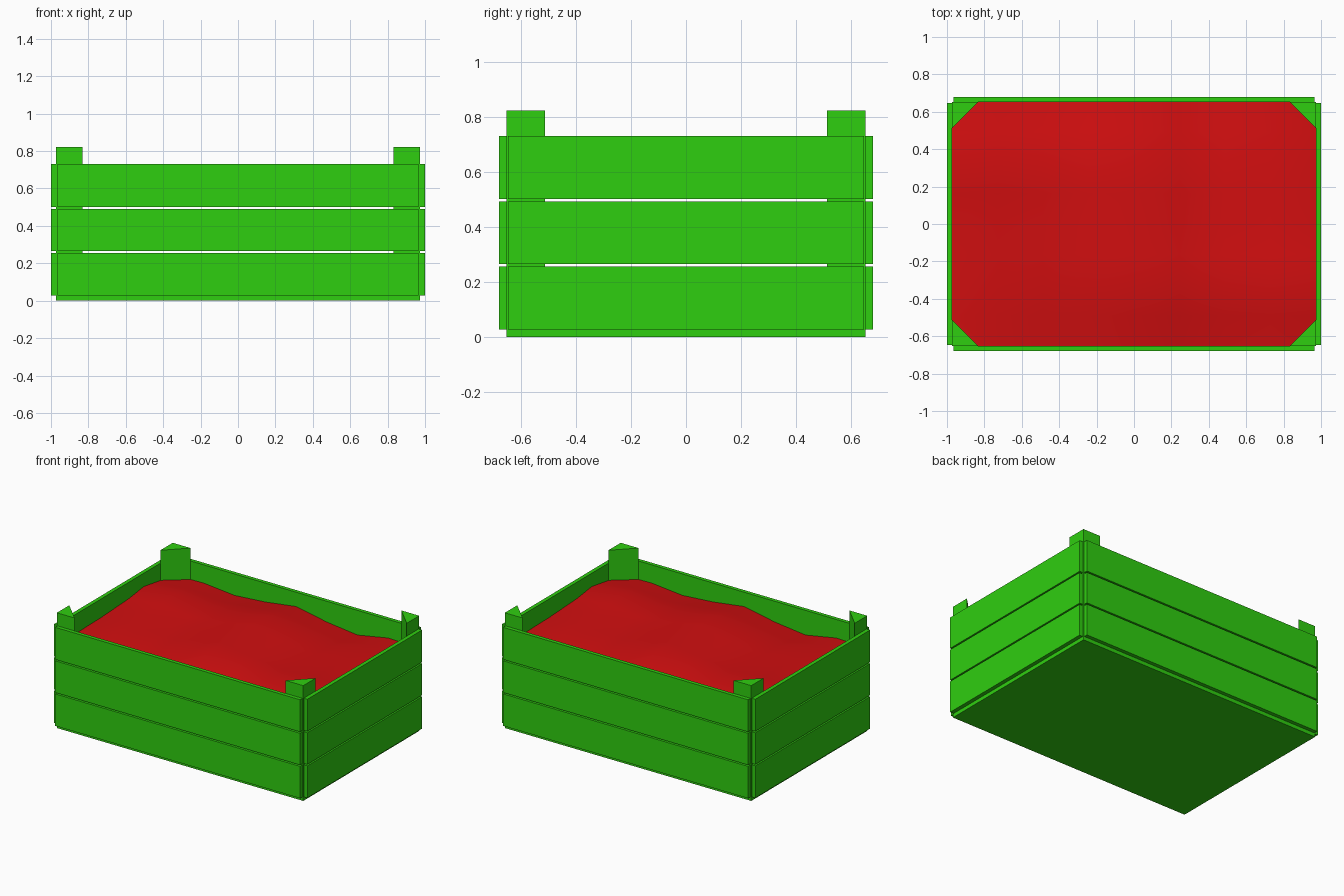
import bpy
import bmesh
from mathutils import Vector

default = bpy.data.objects.get("Cube")
if default:
    bpy.data.objects.remove(default, do_unlink=True)


def make_material(name, color):
    mat = bpy.data.materials.new(name)
    mat.use_nodes = True
    mat.diffuse_color = color
    mat.node_tree.nodes["Principled BSDF"].inputs["Base Color"].default_value = color
    return mat


GREEN = make_material("crate green", (0.028, 0.62, 0.005, 1))
RED = make_material("heap red", (0.64, 0.0045, 0.005, 1))

HALF_X, HALF_Y = 0.972, 0.653   # inner faces of the walls
LEG = 0.14                      # short sides of the triangular posts
PLANK_LEVELS = [(0.027, 0.255), (0.265, 0.491), (0.501, 0.73)]


def finish(bm, name, mat):
    mesh = bpy.data.meshes.new(name)
    bm.to_mesh(mesh)
    bm.free()
    mesh.materials.append(mat)
    obj = bpy.data.objects.new(name, mesh)
    bpy.context.collection.objects.link(obj)
    return obj


def prism(name, outline, z0, z1, mat):
    """Extrude a flat outline from z0 up to z1."""
    bm = bmesh.new()
    face = bm.faces.new([bm.verts.new((x, y, z0)) for x, y in outline])
    top = bmesh.ops.extrude_face_region(bm, geom=[face])["geom"]
    verts = [v for v in top if isinstance(v, bmesh.types.BMVert)]
    bmesh.ops.translate(bm, verts=verts, vec=(0, 0, z1 - z0))
    bmesh.ops.recalc_face_normals(bm, faces=bm.faces)
    return finish(bm, name, mat)


def box(name, x0, x1, y0, y1, z0, z1):
    return prism(name, [(x0, y0), (x1, y0), (x1, y1), (x0, y1)], z0, z1, GREEN)


# Floor panel
box("floor_panel", -HALF_X, HALF_X, -HALF_Y, HALF_Y, 0, 0.027)

# Three planks on each wall
for level, (z0, z1) in zip(("lower", "middle", "upper"), PLANK_LEVELS):
    box(f"front_plank_{level}", -0.966, 0.966, -0.68, -HALF_Y, z0, z1)
    box(f"back_plank_{level}", -0.966, 0.966, HALF_Y, 0.68, z0, z1)
    box(f"right_plank_{level}", -1, -HALF_X, -0.647, 0.647, z0, z1)
    box(f"left_plank_{level}", HALF_X, 1, -0.647, 0.647, z0, z1)

# Triangular corner posts
for side, sx in (("right", -1), ("left", 1)):
    for end, sy in (("front", -1), ("back", 1)):
        x, y = sx * HALF_X, sy * HALF_Y
        corner = [(x, y), (x - sx * LEG, y), (x, y - sy * LEG)]
        prism(f"{end}_{side}_post", corner, 0.002, 0.822, GREEN)

# Uneven heap surface, blended between its wall profiles
LONG_EDGE = [0.595, 0.6, 0.577, 0.595, 0.628, 0.582, 0.554, 0.598, 0.59]
SHORT_EDGE = [0.59, 0.59, 0.595, 0.597, 0.605, 0.613, 0.635, 0.61, 0.595]
BULGE = 0.04


def heap_height(i, j):
    u, v = i / 8, j / 8
    across = u * SHORT_EDGE[8 - j] + (1 - u) * SHORT_EDGE[j]
    along = v * LONG_EDGE[i] + (1 - v) * LONG_EDGE[8 - i]
    low, high = SHORT_EDGE[0], SHORT_EDGE[8]
    corners = (u * v + (1 - u) * (1 - v)) * low + (u * (1 - v) + v * (1 - u)) * high
    return across + along - corners + BULGE * 16 * u * (1 - u) * v * (1 - v)


bm = bmesh.new()
bmesh.ops.create_grid(bm, x_segments=8, y_segments=8, size=1)
for vert in bm.verts:
    i, j = round((vert.co.x + 1) * 4), round((vert.co.y + 1) * 4)
    vert.co = (vert.co.x * HALF_X, vert.co.y * HALF_Y, heap_height(i, j))
# Trim the heap along the post diagonals
for sx in (-1, 1):
    for sy in (-1, 1):
        bmesh.ops.bisect_plane(
            bm, geom=bm.verts[:] + bm.edges[:] + bm.faces[:],
            plane_co=Vector((sx * (HALF_X - LEG), sy * HALF_Y, 0)),
            plane_no=Vector((sx, sy, 0)), clear_outer=True)
for face in bm.faces:
    face.smooth = True
finish(bm, "heap_surface", RED)
